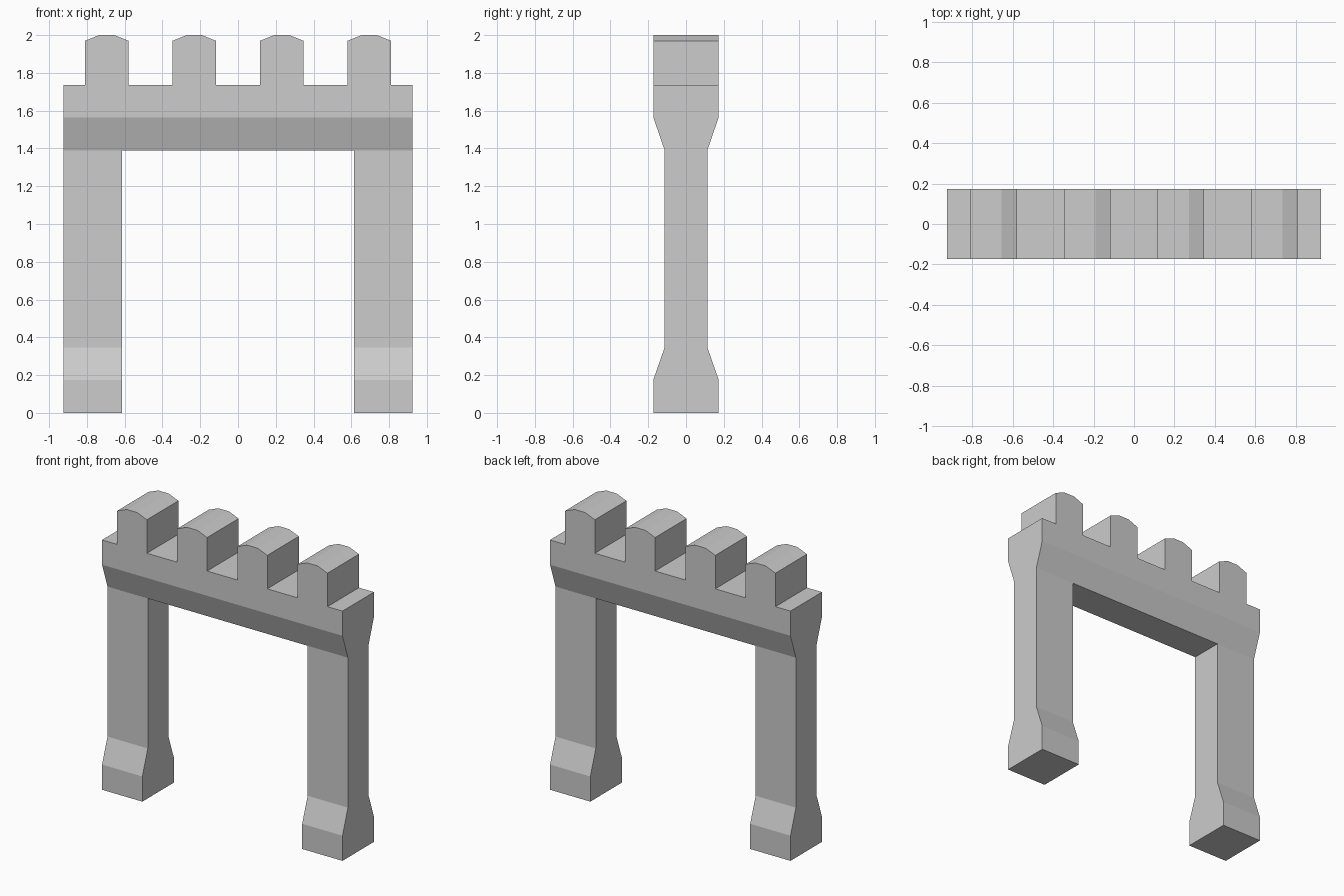
import bpy
import bmesh
from mathutils import Vector

cube = bpy.data.objects.get("Cube")
if cube:
    bpy.data.objects.remove(cube, do_unlink=True)

# Stone colour
stone = bpy.data.materials.new("grey_stone")
stone.use_nodes = True
grey = (0.604, 0.604, 0.604, 1)
stone.diffuse_color = grey
bsdf = next(n for n in stone.node_tree.nodes if n.type == "BSDF_PRINCIPLED")
bsdf.inputs["Base Color"].default_value = grey
bsdf.inputs["Roughness"].default_value = 0.9

HALF_WIDTH = 0.925
FULL, SLIM = 0.173, 0.113      # half depths of the flared and the narrow stonework
BEAM_Z, DECK_Z = 1.39, 1.737


def mirrored(half):
    """Close a right-hand half profile, listed bottom to top, into a loop."""
    return half + [(-a, z) for a, z in reversed(half)]


def prism(name, profile, axis, start, end, hidden_z=None):
    """Extrude an (across, z) profile along x or y; drop the face buried at hidden_z."""
    bm = bmesh.new()
    place = (lambda a, z: (start, a, z)) if axis == "x" else (lambda a, z: (a, start, z))
    cap = bm.faces.new([bm.verts.new(place(a, z)) for a, z in profile])
    result = bmesh.ops.extrude_face_region(bm, geom=[cap], use_keep_orig=True)
    moved = [g for g in result["geom"] if isinstance(g, bmesh.types.BMVert)]
    shift = Vector((end - start, 0, 0)) if axis == "x" else Vector((0, end - start, 0))
    bmesh.ops.translate(bm, verts=moved, vec=shift)
    bmesh.ops.recalc_face_normals(bm, faces=bm.faces)
    if hidden_z is not None:
        buried = [f for f in bm.faces if all(abs(v.co.z - hidden_z) < 1e-4 for v in f.verts)]
        bmesh.ops.delete(bm, geom=buried, context="FACES_ONLY")
    mesh = bpy.data.meshes.new(name)
    bm.to_mesh(mesh)
    bm.free()
    mesh.materials.append(stone)
    obj = bpy.data.objects.new(name, mesh)
    bpy.context.collection.objects.link(obj)
    return obj


# Cross beam with flared underside
beam = mirrored([(SLIM, BEAM_Z), (FULL, 1.565), (FULL, DECK_Z)])
prism("cross_beam", beam, "x", -HALF_WIDTH, HALF_WIDTH)

# Pillars with flared feet
pillar = mirrored([(FULL, 0), (FULL, 0.175), (SLIM, 0.347), (SLIM, BEAM_Z)])
for side, sign in (("left", 1), ("right", -1)):
    prism(side + "_pillar", pillar, "x", sign * 0.615, sign * HALF_WIDTH, BEAM_Z)

# Battlements with chamfered tops
merlon = mirrored([(0.115, DECK_Z), (0.115, 1.97), (0.04, 2.0)])
for i in range(4):
    centre = (i - 1.5) * 0.463
    prism(f"battlement_{i + 1}", [(centre + a, z) for a, z in merlon],
          "y", -FULL, FULL, DECK_Z)
